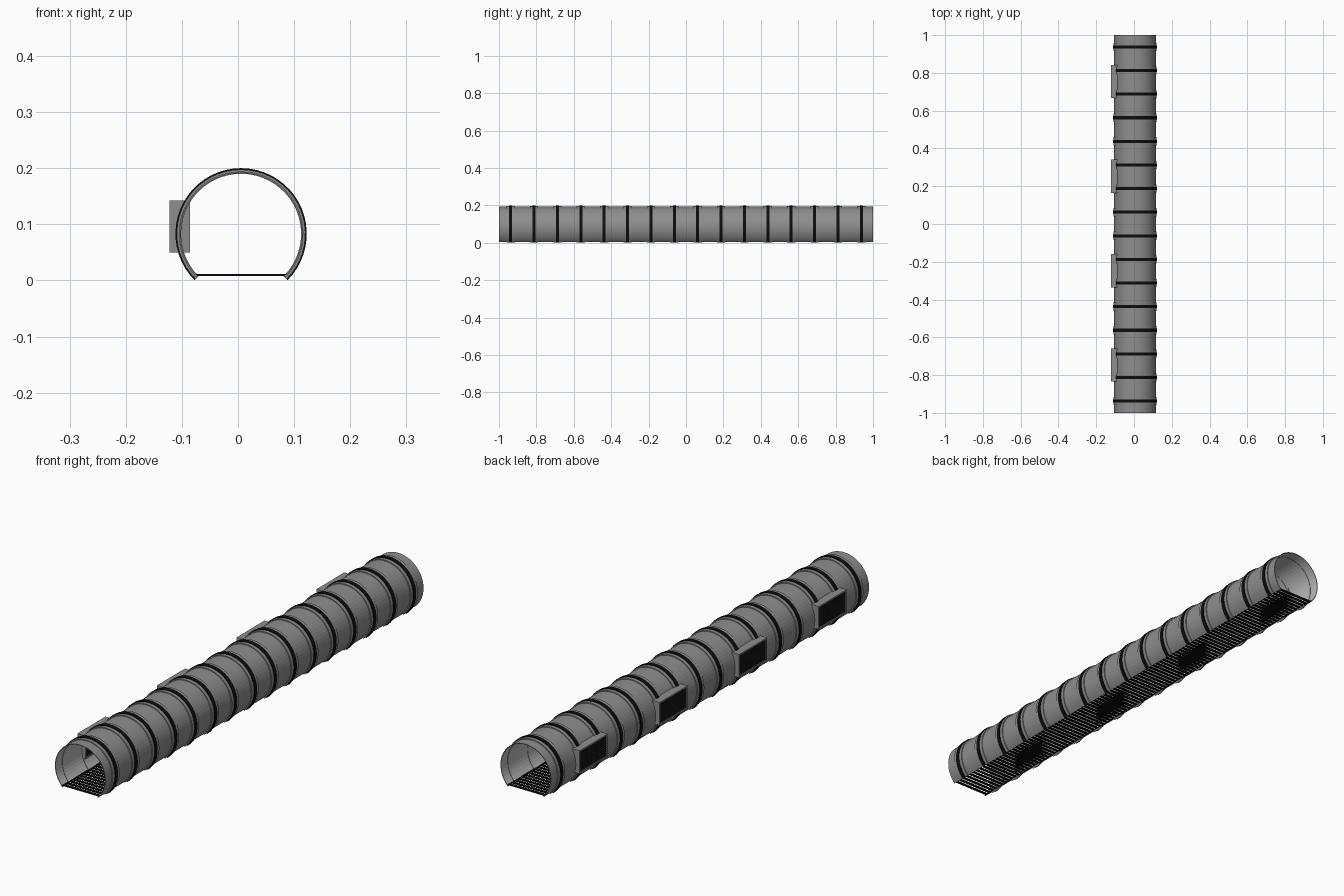
import bpy, bmesh
from math import radians, cos, sin
from mathutils import Matrix, Vector

cube = bpy.data.objects.get("Cube")
if cube:
    bpy.data.objects.remove(cube)


def material(name, value):
    m = bpy.data.materials.new(name)
    m.use_nodes = True
    colour = (value, value, value, 1)
    m.diffuse_color = colour
    m.node_tree.nodes["Principled BSDF"].inputs["Base Color"].default_value = colour
    return m


GREY = material("mid grey", 0.27)
LIGHT = material("light grey lining", 0.5)
BLACK = material("black", 0.004)

CX, CZ = 0.0055, 0.083       # tunnel axis
SEGMENTS = 40
RIBS = [-0.9375 + 0.125 * i for i in range(16)]


def finish(name, bm, mats):
    bmesh.ops.recalc_face_normals(bm, faces=bm.faces)
    mesh = bpy.data.meshes.new(name)
    bm.to_mesh(mesh)
    bm.free()
    for m in mats:
        mesh.materials.append(m)
    obj = bpy.data.objects.new(name, mesh)
    bpy.context.collection.objects.link(obj)
    return obj


def add_arch(bm, r_in, r_out, y0, y1, lining=0):
    """Sweep a rectangular section through three quarters of a circle."""
    rows = []
    for i in range(SEGMENTS + 1):
        a = radians(-45 + 270 * i / SEGMENTS)
        section = ((r_in, y0), (r_in, y1), (r_out, y1), (r_out, y0))
        rows.append([bm.verts.new((CX + r * cos(a), y, CZ + r * sin(a)))
                     for r, y in section])
    for a, b in zip(rows, rows[1:]):
        for k in range(4):
            n = (k + 1) % 4
            f = bm.faces.new((a[k], a[n], b[n], b[k]))
            f.material_index = lining if k == 0 else 0
    bm.faces.new(rows[0])
    bm.faces.new(rows[-1])


def add_box(bm, centre, size, tilt=0):
    matrix = (Matrix.Translation(centre) @ Matrix.Rotation(tilt, 4, 'Y')
              @ Matrix.Diagonal((*size, 1)))
    bmesh.ops.create_cube(bm, size=1, matrix=matrix)


# Tunnel shell with a lighter inside
bm = bmesh.new()
add_arch(bm, 0.1085, 0.111, -1, 1, lining=1)
finish("tunnel_shell", bm, (GREY, LIGHT))

# Raised collars at every joint
bm = bmesh.new()
for y in RIBS:
    add_arch(bm, 0.107, 0.1145, y - 0.022, y + 0.022, lining=1)
finish("joint_collars", bm, (GREY, LIGHT))

# Black clamping bands around the collars
bm = bmesh.new()
for y in RIBS:
    add_arch(bm, 0.1135, 0.117, y - 0.008, y + 0.008)
finish("clamp_bands", bm, (BLACK,))

# Floor grating: cross bars between two edge rails
bm = bmesh.new()
for i in range(100):
    add_box(bm, (CX, -0.99 + 0.02 * i, 0.0095), (0.162, 0.011, 0.004))
for side in (-1, 1):
    add_box(bm, (CX + side * 0.079, 0, 0.0095), (0.004, 2, 0.004))
finish("floor_grating", bm, (BLACK,))

# Side vents: grey frame, black backing and sloping louvres on both faces
X0, X1, Z0, Z1 = -0.1225, -0.0855, 0.05, 0.142
XM, ZM, DEPTH, HEIGHT = (X0 + X1) / 2, (Z0 + Z1) / 2, X1 - X0, Z1 - Z0
LENGTH, WALL = 0.176, 0.006
for n, y in enumerate((-0.747, -0.247, 0.253, 0.755), 1):
    bm = bmesh.new()
    for s in (-1, 1):
        add_box(bm, (XM, y, ZM + s * (HEIGHT - WALL) / 2), (DEPTH, LENGTH, WALL))
        add_box(bm, (XM, y + s * (LENGTH - WALL) / 2, ZM),
                (DEPTH, WALL, HEIGHT - 2 * WALL))
    finish(f"vent_frame_{n}", bm, (GREY,))

    bm = bmesh.new()
    inner = LENGTH - 2 * WALL
    for s in (-1, 1):
        x = XM + s * (DEPTH / 2 - 0.005)
        add_box(bm, (x - s * 0.004, y, ZM), (0.002, inner, HEIGHT - 2 * WALL))
        for k in range(10):
            z = Z0 + WALL + (HEIGHT - 2 * WALL) * (k + 0.5) / 10
            add_box(bm, (x, y, z), (0.009, inner, 0.002), s * radians(35))
    finish(f"vent_louvres_{n}", bm, (BLACK,))
